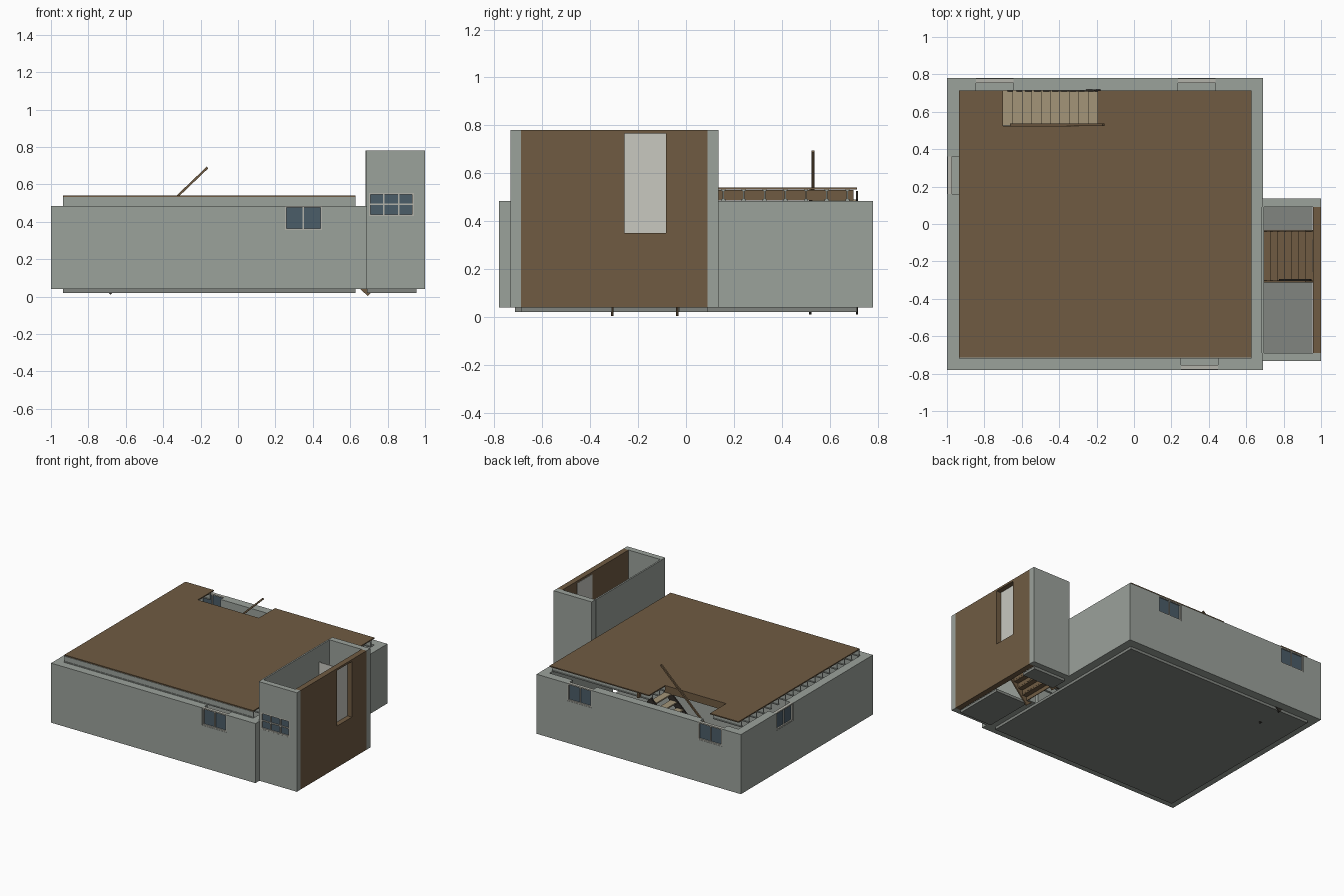
import bpy, math
from mathutils import Matrix, Vector

if "Cube" in bpy.data.objects:
    bpy.data.objects.remove(bpy.data.objects["Cube"])

MATS = {}
def mat(name, col):
    m = bpy.data.materials.new(name)
    m.diffuse_color = (*col, 1)
    m.use_nodes = True
    m.node_tree.nodes["Principled BSDF"].inputs["Base Color"].default_value = m.diffuse_color
    MATS[name] = m
mat("concrete", (0.33, 0.36, 0.33))
mat("slab", (0.22, 0.235, 0.215))
mat("brown", (0.16, 0.105, 0.055))
mat("tan", (0.37, 0.30, 0.19))
mat("white", (0.58, 0.58, 0.53))
mat("frame", (0.45, 0.45, 0.40))
mat("glass", (0.07, 0.11, 0.14))
mat("dark", (0.03, 0.025, 0.02))

CUBE = [(x, y, z) for x in (0, 1) for y in (0, 1) for z in (0, 1)]
FACES = [(0, 1, 3, 2), (4, 6, 7, 5), (0, 4, 5, 1), (2, 3, 7, 6), (0, 2, 6, 4), (1, 5, 7, 3)]

def boxes(name, m, *bs):
    """One object made of boxes (x0, x1, y0, y1, z0, z1)."""
    v, f = [], []
    for b in bs:
        n = len(v)
        v += [(b[x], b[2 + y], b[4 + z]) for x, y, z in CUBE]
        f += [tuple(n + i for i in q) for q in FACES]
    me = bpy.data.meshes.new(name)
    me.from_pydata(v, [], f)
    ob = bpy.data.objects.new(name, me)
    bpy.context.scene.collection.objects.link(ob)
    if m:
        me.materials.append(MATS[m])
    return ob

def cut(ob, *bs):
    """Cut box openings out of an object and bake the result."""
    helpers = []
    for b in bs:
        c = boxes("cutter", None, b)
        c.hide_render = True
        md = ob.modifiers.new("cut", "BOOLEAN")
        md.operation, md.solver, md.object = "DIFFERENCE", "EXACT", c
        helpers.append(c)
    dg = bpy.context.evaluated_depsgraph_get()
    me = bpy.data.meshes.new_from_object(ob.evaluated_get(dg))
    ob.modifiers.clear()
    ob.data = me
    for c in helpers:
        bpy.data.objects.remove(c)
    return ob

def bar(name, m, p, q, width, thick):
    """Sloped board in the xz plane from p to q, centred on its y."""
    p, q = Vector(p), Vector(q)
    d = q - p
    ob = boxes(name, m, (0, d.length, -thick / 2, thick / 2, -width / 2, width / 2))
    ob.data.transform(Matrix.Translation(p) @ Matrix.Rotation(-math.atan2(d.z, d.x), 4, "Y"))
    return ob

def window(name, axis, a0, a1, z0, z1, w, cols, rows):
    """Framed window in the plane w of the given wall axis."""
    t, d = 0.009, 0.012
    def b(u0, u1, v0, v1, dd):
        return (u0, u1, w - dd, w + dd, v0, v1) if axis == "y" else (w - dd, w + dd, u0, u1, v0, v1)
    fr = [b(a0, a0 + t, z0, z1, d), b(a1 - t, a1, z0, z1, d),
          b(a0, a1, z0, z0 + t, d), b(a0, a1, z1 - t, z1, d)]
    for i in range(1, cols):
        u = a0 + (a1 - a0) * i / cols
        fr.append(b(u - .004, u + .004, z0 + t, z1 - t, d * .8))
    for i in range(1, rows):
        u = z0 + (z1 - z0) * i / rows
        fr.append(b(a0 + t, a1 - t, u - .004, u + .004, d * .8))
    boxes(name + "_frame", "frame", *fr)
    boxes(name + "_glass", "glass", b(a0 + t, a1 - t, z0 + t, z1 - t, .002))

# Basement foundation walls with window and doorway openings
walls = boxes("foundation_walls", "concrete", (-1, .69, -.78, .78, .04, .485))
cut(walls, (-.935, .628, -.715, .715, 0, .6),
    (.25, .45, -.9, -.7, .355, .6), (.235, .435, .7, .9, .355, .6),
    (-.845, -.645, .7, .9, .355, .6), (-1.1, -.9, .16, .36, .355, .6),
    (.6, .8, -.29, -.035, 0, .39))
window("front_window", "y", .25, .45, .355, .485, -.766, 2, 1)
window("back_window_a", "y", .235, .435, .355, .485, .766, 2, 1)
window("back_window_b", "y", -.845, -.645, .355, .485, .766, 2, 1)
window("left_window", "x", .16, .36, .355, .485, -.986, 2, 1)

# Floor slabs
boxes("basement_slab", "slab", (-.935, .628, -.715, .715, .02, .04))
boxes("entry_slab", "slab", (.69, .955, -.69, -.31, .02, .04), (.69, .955, -.03, .09, .02, .04))

# Entry walls
front = boxes("entry_front_wall", "concrete", (.685, 1, -.733, -.69, .04, .78))
cut(front, (.70, .94, -.8, -.6, .43, .555))
window("entry_window", "y", .70, .94, .43, .555, -.72, 3, 2)
boxes("entry_back_wall", "concrete", (.685, 1, .09, .135, .04, .78))
boxes("entry_inner_wall", "concrete", (.682, .694, -.69, .09, .39, .78))
side = boxes("entry_side_wall", "brown", (.958, 1, -.69, .09, .04, .78))
cut(side, (.9, 1.1, -.257, -.083, .35, .765))
boxes("entry_door", "white", (.955, .963, -.257, -.083, .35, .765))
boxes("stair_partition", "white", (.694, .955, -.034, -.028, .04, .66))

# Floor deck with the stairwell notch
cut(boxes("floor_deck", "brown", (-.935, .628, -.715, .715, .532, .54)),
    (-.70, -.195, .525, .8, .5, .6))

# I-joists: two flanges and a web, interrupted at the stairwell
js = []
ys = [-.71 + i * .0865 for i in range(17)]
for y in ys:
    spans = [(-.935, .628)] if y < .525 else [(-.935, -.70), (-.195, .628)]
    for a, b in spans:
        js += [(a, b, y - .003, y + .003, .492, .526),
               (a, b, y - .009, y + .009, .485, .492),
               (a, b, y - .009, y + .009, .526, .532)]
boxes("floor_joists", "concrete", *js)
boxes("front_rim", "concrete", (-.935, .628, -.715, -.709, .485, .532))
boxes("joist_blocking", "brown", (-.10, -.085, -.70, .70, .486, .531))
boxes("stairwell_header", "brown", (-.70, -.195, .515, .525, .485, .532))

# Stairs: treads between two stringers
def stairs(name, m, x0, x1, y0, y1, z0, z1, n, risers):
    run, rise = (x1 - x0) / n, (z1 - z0) / (n + 1)
    bs = []
    for i in range(n):
        x, z = x0 + i * run, z0 + (i + 1) * rise
        bs.append((x, x + run + .004, y0, y1, z - .010, z))
        if risers:
            bs.append((x, x + .005, y0, y1, z - rise, z))
    boxes(name + "_treads", m, *bs)

stairs("main_stair", "tan", -.70, -.195, .527, .715, .04, .535, 10, False)
for i, y in enumerate((.519, .714)):
    bar(f"main_stringer_{i}", "dark", (-.70, y, .028), (-.195, y, .508), .05, .010)
bar("main_handrail", "brown", (-.66, .53, .215), (-.163, .53, .69), .012, .012)
stairs("entry_stair", "brown", .69, .955, -.305, -.035, .04, .35, 7, True)
for i, y in enumerate((-.308, -.036)):
    bar(f"entry_stringer_{i}", "brown", (.672, y, .023), (.94, y, .325), .06, .010)
bar("entry_handrail", "dark", (.78, -.30, .28), (.945, -.30, .47), .012, .012)
